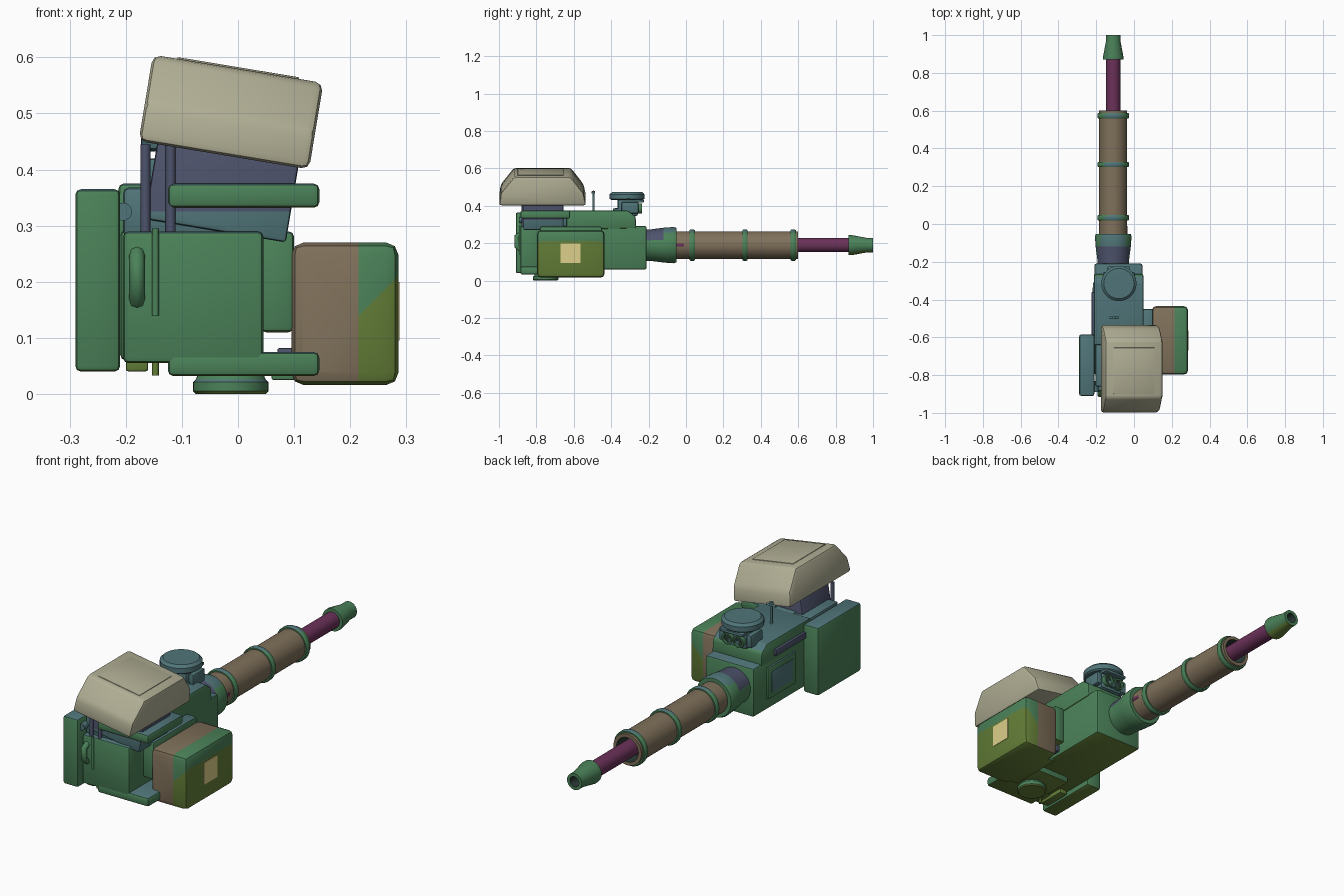
import bpy, bmesh, math
from mathutils import Matrix, Vector

if "Cube" in bpy.data.objects:
    bpy.data.objects.remove(bpy.data.objects["Cube"])


def material(name, code):
    rgb = [int(code[i:i + 2], 16) / 255 for i in (0, 2, 4)]
    col = [c / 12.92 if c < 0.04 else ((c + 0.055) / 1.055) ** 2.4 for c in rgb] + [1]
    m = bpy.data.materials.new(name)
    m.use_nodes = True
    m.diffuse_color = col
    m.node_tree.nodes["Principled BSDF"].inputs["Base Color"].default_value = col
    return m


GREEN = material("green paint", "4B8259")
TEAL = material("teal paint", "507579")
NAVY = material("navy paint", "4E536C")
OLIVE = material("olive paint", "647F38")
BROWN = material("brown paint", "7F705A")
PURPLE = material("purple barrel", "6B3159")
BEIGE = material("beige cover", "B0AE94")
YELLOW = material("yellow label", "DDD08A")
DARK = material("dark bore", "2A3A36")


def camo(c, n):
    # Upper faces teal, lower faces olive, sides green
    return TEAL if n.z > 0.7 else OLIVE if n.z < -0.7 else GREEN


def finish(bm, name, paint):
    bmesh.ops.recalc_face_normals(bm, faces=bm.faces)
    bm.normal_update()
    mesh = bpy.data.meshes.new(name)
    slots = []
    for f in bm.faces:
        m = paint(f.calc_center_median(), f.normal) if callable(paint) else paint
        if m not in slots:
            slots.append(m)
            mesh.materials.append(m)
        f.material_index = slots.index(m)
    bm.to_mesh(mesh)
    bm.free()
    ob = bpy.data.objects.new(name, mesh)
    bpy.context.scene.collection.objects.link(ob)
    bpy.ops.object.select_all(action="DESELECT")
    ob.select_set(True)
    bpy.context.view_layer.objects.active = ob
    bpy.ops.object.shade_smooth_by_angle(angle=math.radians(35))
    return ob


def soften(bm, bevel):
    if bevel:
        bmesh.ops.bevel(bm, geom=list(bm.edges), offset=bevel, segments=2,
                        profile=0.5, affect="EDGES", clamp_overlap=True)


def box(name, x, y, z, paint=camo, bevel=0.01, tilt=0, cuts=()):
    bm = bmesh.new()
    bmesh.ops.create_cube(bm, size=1)
    size = Vector((x[1] - x[0], y[1] - y[0], z[1] - z[0]))
    mid = Vector((sum(x) / 2, sum(y) / 2, sum(z) / 2))
    bm.transform(Matrix.Diagonal(size).to_4x4())
    soften(bm, bevel)
    bm.transform(Matrix.Translation(mid) @ Matrix.Rotation(tilt, 4, "Y"))
    for co, no in cuts:
        bmesh.ops.bisect_plane(bm, geom=bm.verts[:] + bm.edges[:] + bm.faces[:],
                               plane_co=co, plane_no=no)
    return finish(bm, name, paint)


def extrude(name, outline, x, paint, bevel=0.0, at=(0, 0, 0), tilt=0):
    # Side profile of (y, z) points pulled along x
    bm = bmesh.new()
    face = bm.faces.new([bm.verts.new((x[0], a, b)) for a, b in outline])
    geom = bmesh.ops.extrude_face_region(bm, geom=[face])["geom"]
    bmesh.ops.translate(bm, vec=(x[1] - x[0], 0, 0),
                        verts=[v for v in geom if isinstance(v, bmesh.types.BMVert)])
    soften(bm, bevel)
    bm.transform(Matrix.Translation(at) @ Matrix.Rotation(tilt, 4, "Y"))
    return finish(bm, name, paint)


def lathe(name, profile, at, paint, axis="Y", steps=40):
    # Profile of (distance along axis, radius)
    bm = bmesh.new()
    vs = [bm.verts.new((r, 0, d)) for d, r in profile]
    es = [bm.edges.new(p) for p in zip(vs, vs[1:])]
    bmesh.ops.spin(bm, geom=vs + es, cent=(0, 0, 0), axis=(0, 0, 1),
                   angle=math.tau, steps=steps)
    bmesh.ops.remove_doubles(bm, verts=bm.verts, dist=0.0001)
    turn = Matrix.Rotation(-math.pi / 2, 4, "X") if axis == "Y" else Matrix()
    bm.transform(Matrix.Translation(at) @ turn)
    return finish(bm, name, paint)


def rod(name, points, radius, paint):
    cu = bpy.data.curves.new(name, "CURVE")
    cu.dimensions = "3D"
    cu.bevel_depth = radius
    cu.bevel_resolution = 2
    cu.use_fill_caps = True
    sp = cu.splines.new("POLY")
    sp.points.add(len(points) - 1)
    for p, co in zip(sp.points, points):
        p.co = (*co, 1)
    cu.materials.append(paint)
    ob = bpy.data.objects.new(name, cu)
    bpy.context.scene.collection.objects.link(ob)


# Receiver housing
box("receiver_body", (-0.21, 0.045), (-0.8, -0.21), (0.06, 0.292))
box("rear_door", (-0.205, 0.045), (-0.885, -0.79), (0.055, 0.29))
extrude("upper_housing", [(-0.64, 0.27), (-0.64, 0.375), (-0.31, 0.375), (-0.27, 0.345), (-0.265, 0.28)],
        (-0.213, 0.05), camo, 0.009)
box("feed_housing", (0.04, 0.1), (-0.78, -0.45), (0.11, 0.29))
box("side_plate", (-0.29, -0.21), (-0.91, -0.585), (0.04, 0.365))
box("upper_rail", (-0.125, 0.145), (-0.885, -0.62), (0.332, 0.375))
box("lower_rail", (-0.125, 0.145), (-0.885, -0.62), (0.032, 0.075))
box("lower_tray", (0.06, 0.19), (-0.77, -0.5), (0.025, 0.04), bevel=0.003)
lathe("pivot_disk", [(0, 0), (0, 0.062), (0.005, 0.067), (0.021, 0.067), (0.026, 0.062), (0.06, 0.05), (0.06, 0)],
      (-0.013, -0.75, 0), camo, "Z")

# Side access panel with frame, on the right
box("side_panel", (-0.218, -0.2), (-0.52, -0.31), (0.11, 0.26), bevel=0.004)
box("side_panel_inset", (-0.221, -0.21), (-0.495, -0.335), (0.135, 0.235), TEAL, 0.002)
box("side_ledge", (-0.225, -0.19), (-0.59, -0.36), (0.3, 0.33), NAVY, 0.005)

# Rear fittings
rod("door_handle", [(-0.18, -0.88, 0.165), (-0.18, -0.905, 0.185), (-0.18, -0.905, 0.235),
                    (-0.18, -0.88, 0.25)], 0.014, GREEN)
rod("door_hinge_rod", [(-0.147, -0.888, 0.14), (-0.147, -0.888, 0.295)], 0.006, GREEN)
rod("lower_pin", [(-0.147, -0.85, 0.033), (-0.147, -0.85, 0.07)], 0.006, OLIVE)
box("lower_catch", (-0.2, -0.16), (-0.86, -0.72), (0.04, 0.07), OLIVE, 0.005)
lathe("rear_knob", [(0, 0), (0, 0.016), (0.06, 0.016), (0.06, 0)], (-0.205, -0.89, 0.325), TEAL, steps=20)
for i, px in enumerate((-0.165, -0.12)):
    rod("cover_post_%d" % (i + 1), [(px, -0.87, 0.29), (px, -0.87, 0.445)], 0.009, NAVY)

# Tilted mount and cover
TILT = math.radians(9.4)
box("mount_column", (-0.155, 0.1), (-0.87, -0.655), (0.29, 0.45),
    lambda c, n: TEAL if c.z < 0.325 else NAVY, 0.006, TILT,
    [((0, 0, 0.325), (0, 0, 1))])
box("mount_base", (-0.205, 0.03), (-0.86, -0.63), (0.28, 0.368), TEAL, 0.01)
extrude("top_cover", [(-1.0, -0.078), (-0.99, -0.01), (-0.92, 0.078), (-0.615, 0.078),
                      (-0.548, -0.01), (-0.533, -0.078)],
        (-0.154, 0.154), BEIGE, 0.014, (-0.0125, 0, 0.5025), TILT)
extrude("cover_lid", [(-0.9, 0.07), (-0.9, 0.081), (-0.655, 0.081), (-0.655, 0.07)],
        (-0.11, 0.11), BEIGE, 0.002, (-0.0125, 0, 0.5025), TILT)


# Ammunition box with painted patches
def patches(c, n):
    if c.x < 0.215:
        return OLIVE if n.z < -0.5 else BROWN
    return OLIVE if c.z < c.x - 0.075 else GREEN


box("ammunition_box", (0.095, 0.286), (-0.797, -0.435), (0.016, 0.27), patches, 0.022,
    cuts=[((0.215, 0, 0), (1, 0, 0)), ((0.285, 0, 0.21), (-1, 0, 1))])
box("box_label", (0.282, 0.288), (-0.67, -0.565), (0.095, 0.2), YELLOW, 0)
box("box_latch", (0.07, 0.1), (-0.53, -0.45), (0.05, 0.082), NAVY, 0.004)


# Gun barrel
def collar_paint(c, n):
    if n.z > 0.25 and c.y < -0.12:
        return NAVY
    return TEAL if n.z > 0.75 else GREEN


GUN = (-0.11, 0, 0.19)
lathe("barrel_collar", [(-0.23, 0), (-0.23, 0.084), (-0.19, 0.084), (-0.12, 0.093), (-0.065, 0.097),
                        (-0.052, 0.092), (-0.052, 0.07)], GUN, collar_paint)
lathe("barrel_sleeve", [(-0.08, 0.074), (0.6, 0.074), (0.6, 0.058), (0.52, 0.058), (0.52, 0)],
      GUN, lambda c, n: DARK if c.y < 0.57 and c.y > 0.5 else BROWN)
for i, ry in enumerate((0.033, 0.315, 0.573)):
    lathe("sleeve_ring_%d" % (i + 1), [(ry - 0.014, 0.07), (ry - 0.014, 0.08), (ry - 0.008, 0.084),
                                      (ry + 0.008, 0.084), (ry + 0.014, 0.08), (ry + 0.014, 0.07)],
          GUN, lambda c, n: TEAL if n.z > 0.8 else GREEN)
lathe("inner_barrel", [(0.5, 0.038), (0.89, 0.038)], GUN, PURPLE)
lathe("muzzle", [(0.87, 0.036), (0.87, 0.053), (0.885, 0.054), (0.965, 0.039), (1.0, 0.039), (1.0, 0.024),
                 (0.93, 0.02), (0.93, 0)], GUN,
      lambda c, n: DARK if math.hypot(c.x + 0.11, c.z - 0.19) < 0.022 else OLIVE if n.z < -0.7 else GREEN)
box("sleeve_slot", (-0.045, -0.034), (-0.055, -0.01), (0.183, 0.2), PURPLE, 0.002)

# Sight head with twin lenses
SX, SY = -0.08, -0.315
lathe("sight_base", [(0.36, 0), (0.36, 0.075), (0.385, 0.075), (0.39, 0.05), (0.44, 0.05)], (SX, SY, 0), TEAL, "Z")
box("sight_body", (SX - 0.062, SX + 0.062), (SY - 0.05, SY + 0.06), (0.345, 0.44), TEAL, 0.015)
lathe("sight_cap", [(0.432, 0), (0.432, 0.085), (0.438, 0.093), (0.462, 0.093), (0.474, 0.08), (0.475, 0)],
      (SX, SY, 0), TEAL, "Z")
for side in (-1, 1):
    lathe("lens_ring_%s" % ("left" if side > 0 else "right"),
          [(0, 0), (0, 0.027), (0.03, 0.027), (0.03, 0.02), (0.02, 0.019), (0.02, 0)],
          (SX + side * 0.03, SY + 0.05, 0.385),
          lambda c, n: DARK if n.y > 0.9 and c.y < SY + 0.075 else GREEN, steps=24)
    x = sorted((SX + side * 0.06, SX + side * 0.085))
    box("sight_bracket_%s" % ("left" if side > 0 else "right"), x, (SY - 0.03, SY + 0.06), (0.36, 0.42),
        TEAL, 0.006)
box("sight_hood", (SX - 0.06, SX + 0.06), (SY + 0.04, SY + 0.09), (0.418, 0.432), TEAL, 0.004)

# Small antenna
rod("antenna", [(-0.105, -0.495, 0.37), (-0.105, -0.495, 0.47)], 0.006, TEAL)
rod("antenna_crossbar", [(-0.13, -0.495, 0.462), (-0.08, -0.495, 0.462)], 0.006, TEAL)
lathe("antenna_tip", [(0.462, 0), (0.466, 0.009), (0.478, 0.009), (0.482, 0)], (-0.105, -0.495, 0), TEAL, "Z", 16)
